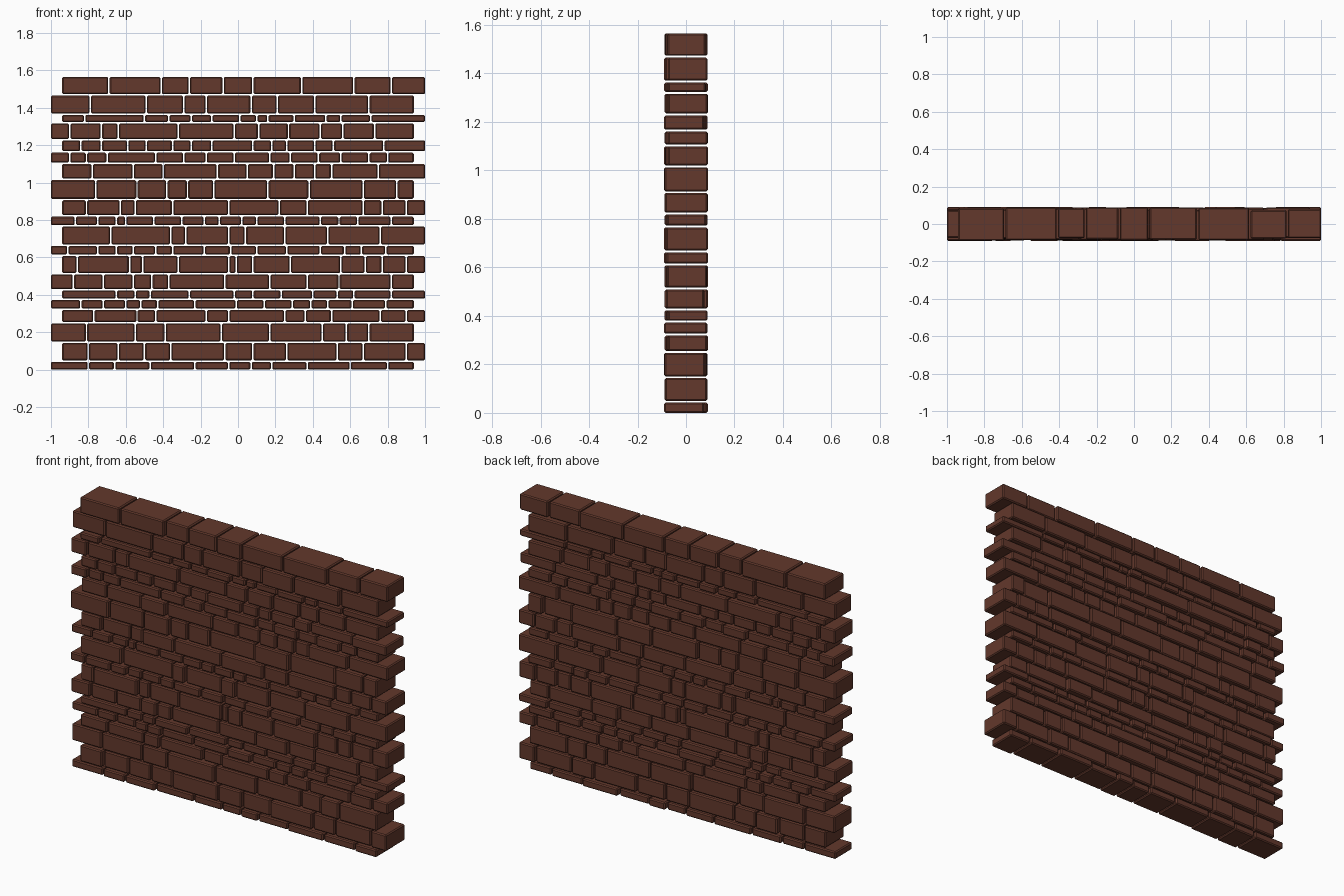
import bpy, bmesh, random
from mathutils import Matrix, Vector

if "Cube" in bpy.data.objects:
    bpy.data.objects.remove(bpy.data.objects["Cube"])

random.seed(7)
GAP = 0.008
brick_mat = bpy.data.materials.new("brick")
brick_mat.diffuse_color = (0.125, 0.04, 0.025, 1)
brick_mat.use_nodes = True
brick_mat.node_tree.nodes["Principled BSDF"].inputs["Base Color"].default_value = brick_mat.diffuse_color

state = {"z": 0.0, "n": 0}


def course(height, *joints):
    """Lay one row of bricks; joints are x positions in hundredths of a unit."""
    state["n"] += 1
    n, z0 = state["n"], state["z"]
    z1 = z0 + height
    # alternate courses are shifted sideways, giving toothed wall ends
    ends = (-1.0, 0.94) if n % 2 else (-0.94, 1.0)
    xs = [ends[0] - GAP / 2, *(j / 100 for j in joints), ends[1] + GAP / 2]
    bm = bmesh.new()
    for a, b in zip(xs, xs[1:]):
        front, back = -random.uniform(0.073, 0.091), random.uniform(0.073, 0.091)
        size = Vector((b - a - GAP, back - front, height))
        centre = Vector(((a + b) / 2, (front + back) / 2, (z0 + z1) / 2))
        bmesh.ops.create_cube(bm, size=1, matrix=Matrix.Translation(centre) @ Matrix.Diagonal(size).to_4x4())
    mesh = bpy.data.meshes.new(f"brick_course_{n:02d}")
    bm.to_mesh(mesh)
    bm.free()
    mesh.materials.append(brick_mat)
    obj = bpy.data.objects.new(mesh.name, mesh)
    bpy.context.collection.objects.link(obj)
    # worn brick edges
    bevel = obj.modifiers.new("edge_chamfer", "BEVEL")
    bevel.width, bevel.segments = 0.006, 1
    state["z"] = z1 + GAP


# courses from the ground up: height, then vertical joints
course(0.042, -80, -66, -47, -23, -5, 7, 18, 37, 60, 80)
course(0.093, -80, -64, -50, -36, -7, 8, 26, 53, 67, 90)
course(0.096, -81, -55, -39, -9, 17, 45, 58, 70)
course(0.064, -77, -54, -44, -17, -5, 25, 36, 50, 76, 90)
course(0.045, -84, -72, -60, -52, -43, -23, -1, 14, 29, 39, 48, 61, 79)
course(0.043, -65, -55, -47, -26, -2, 8, 23, 40, 53, 62, 82)
course(0.078, -88, -72, -56, -46, -37, -7, 17, 37, 54, 82)
course(0.091, -86, -58, -51, -32, -5, -1, 8, 28, 55, 68, 77, 90)
course(0.046, -91, -75, -65, -56, -44, -35, -18, -4, 10, 26, 44, 57, 66, 79)
course(0.095, -68, -36, -28, -5, 4, 25, 48, 76)
course(0.045, -87, -75, -65, -60, -45, -30, -18, -10, 2, 10, 25, 44, 54, 64, 82)
course(0.080, -81, -63, -55, -35, -5, 22, 37, 67, 77, 90)
course(0.099, -76, -54, -38, -27, -13, 16, 38, 67, 85)
course(0.078, -78, -56, -40, -11, 5, 19, 30, 41, 50, 75)
course(0.053, -90, -81, -70, -44, -29, -17, -2, 17, 28, 43, 55, 70, 80)
course(0.058, -84, -73, -59, -49, -35, -25, -14, 8, 18, 26, 41, 51, 78)
course(0.082, -90, -73, -64, -32, -2, 11, 27, 44, 56, 73)
course(0.038, -82, -50, -37, -25, -14, 1, 10, 16, 30, 47, 55, 71)
course(0.095, -79, -49, -29, -17, 7, 21, 41, 70)
course(0.092, -69, -41, -26, -8, 8, 34, 62, 82)
